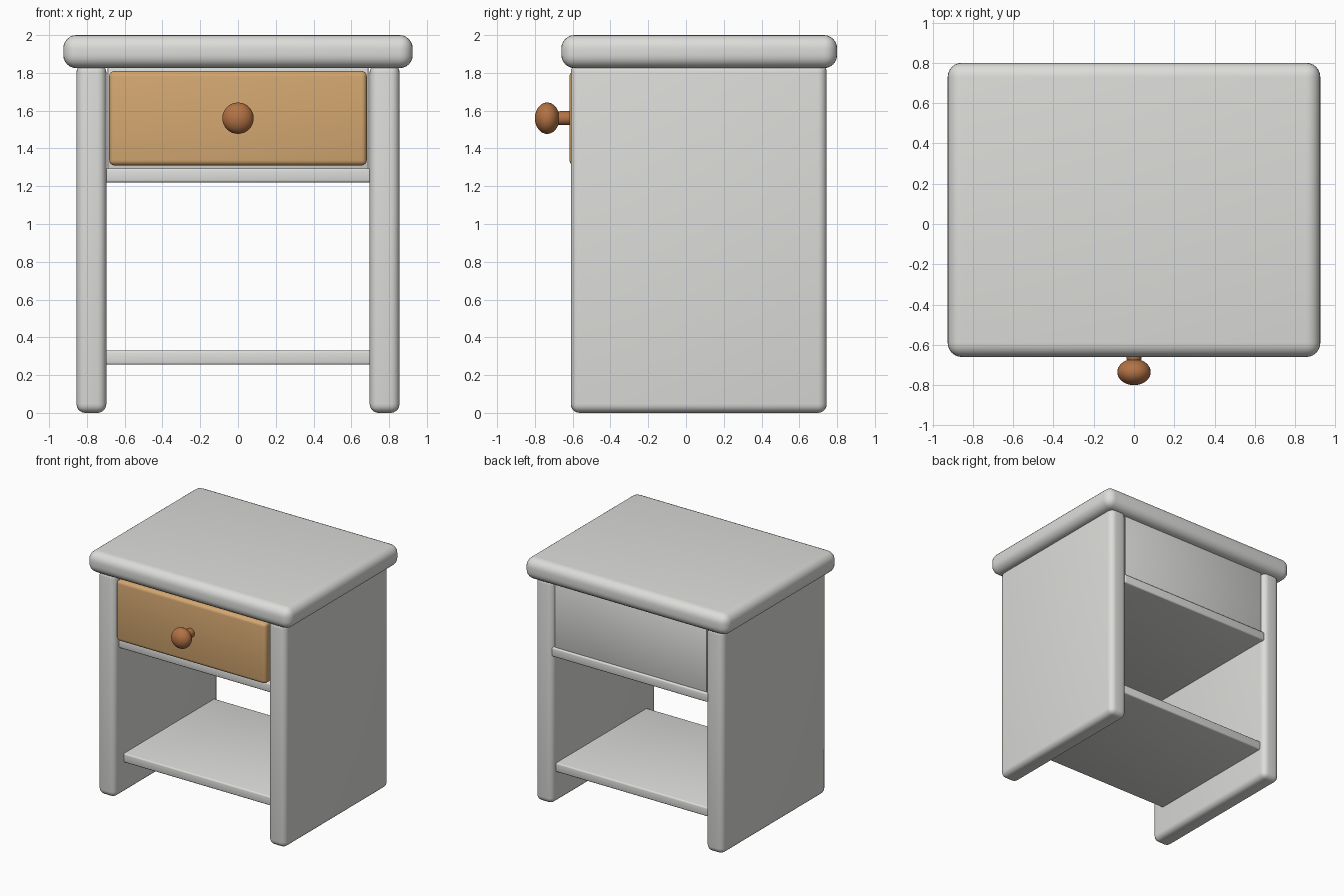
import bpy, bmesh, math
from mathutils import Matrix

if "Cube" in bpy.data.objects:
    bpy.data.objects.remove(bpy.data.objects["Cube"])


def material(name, rgb):
    m = bpy.data.materials.new(name)
    m.diffuse_color = (*rgb, 1)
    m.use_nodes = True
    m.node_tree.nodes["Principled BSDF"].inputs["Base Color"].default_value = m.diffuse_color
    return m


GREY = material("pale grey paint", (0.72, 0.72, 0.70))
TAN = material("tan wood", (0.66, 0.39, 0.165))
BROWN = material("brown wood", (0.45, 0.17, 0.06))


def finish(name, bm, mat):
    me = bpy.data.meshes.new(name)
    bm.to_mesh(me)
    bm.free()
    me.materials.append(mat)
    ob = bpy.data.objects.new(name, me)
    bpy.context.collection.objects.link(ob)
    bpy.ops.object.select_all(action='DESELECT')
    bpy.context.view_layer.objects.active = ob
    ob.select_set(True)
    bpy.ops.object.shade_smooth_by_angle(angle=math.radians(35))
    return ob


def board(name, x, y, z, mat, radius, segments=5):
    """Round-edged box given by its (min, max) extents."""
    bm = bmesh.new()
    bmesh.ops.create_cube(bm, size=1)
    for v in bm.verts:
        v.co = [a + (b - a) * (c + 0.5) for (a, b), c in zip((x, y, z), v.co)]
    bmesh.ops.bevel(bm, geom=bm.edges[:], offset=radius, segments=segments,
                    profile=0.5, affect='EDGES')
    return finish(name, bm, mat)


# Table top and side panels
board("top", (-0.925, 0.925), (-0.66, 0.80), (1.825, 2.0), GREY, 0.07, 6)
for side, s in (("left", -1), ("right", 1)):
    x = sorted((s * 0.697, s * 0.855))
    board(side + "_panel", x, (-0.61, 0.745), (0, 1.85), GREY, 0.047)

# Shelves and back of the drawer bay
board("drawer_shelf", (-0.71, 0.71), (-0.55, 0.738), (1.22, 1.295), GREY, 0.012, 3)
board("lower_shelf", (-0.71, 0.71), (-0.49, 0.695), (0.255, 0.33), GREY, 0.012, 3)
board("back_panel", (-0.69, 0.69), (0.66, 0.72), (1.285, 1.84), GREY, 0.005, 2)

# Drawer front
board("drawer_front", (-0.682, 0.682), (-0.617, -0.51), (1.31, 1.81), TAN, 0.028, 4)

# Knob: flattened ball on a short rounded stem
bm = bmesh.new()
bmesh.ops.create_uvsphere(bm, u_segments=32, v_segments=20, radius=1,
                          matrix=Matrix.Translation((0, -0.735, 1.56))
                          @ Matrix.Diagonal((0.083, 0.065, 0.083, 1))
                          @ Matrix.Rotation(math.pi / 2, 4, 'X'))
finish("knob", bm, BROWN)

bm = bmesh.new()
bmesh.ops.create_cone(bm, cap_ends=True, segments=28, radius1=0.037, radius2=0.037,
                      depth=0.085, matrix=Matrix.Translation((0, -0.642, 1.56))
                      @ Matrix.Rotation(math.pi / 2, 4, 'X'))
rims = [e for e in bm.edges if abs(e.verts[0].co.y - e.verts[1].co.y) < 1e-4]
bmesh.ops.bevel(bm, geom=rims, offset=0.018, segments=4, profile=0.5, affect='EDGES')
finish("knob_stem", bm, BROWN)
